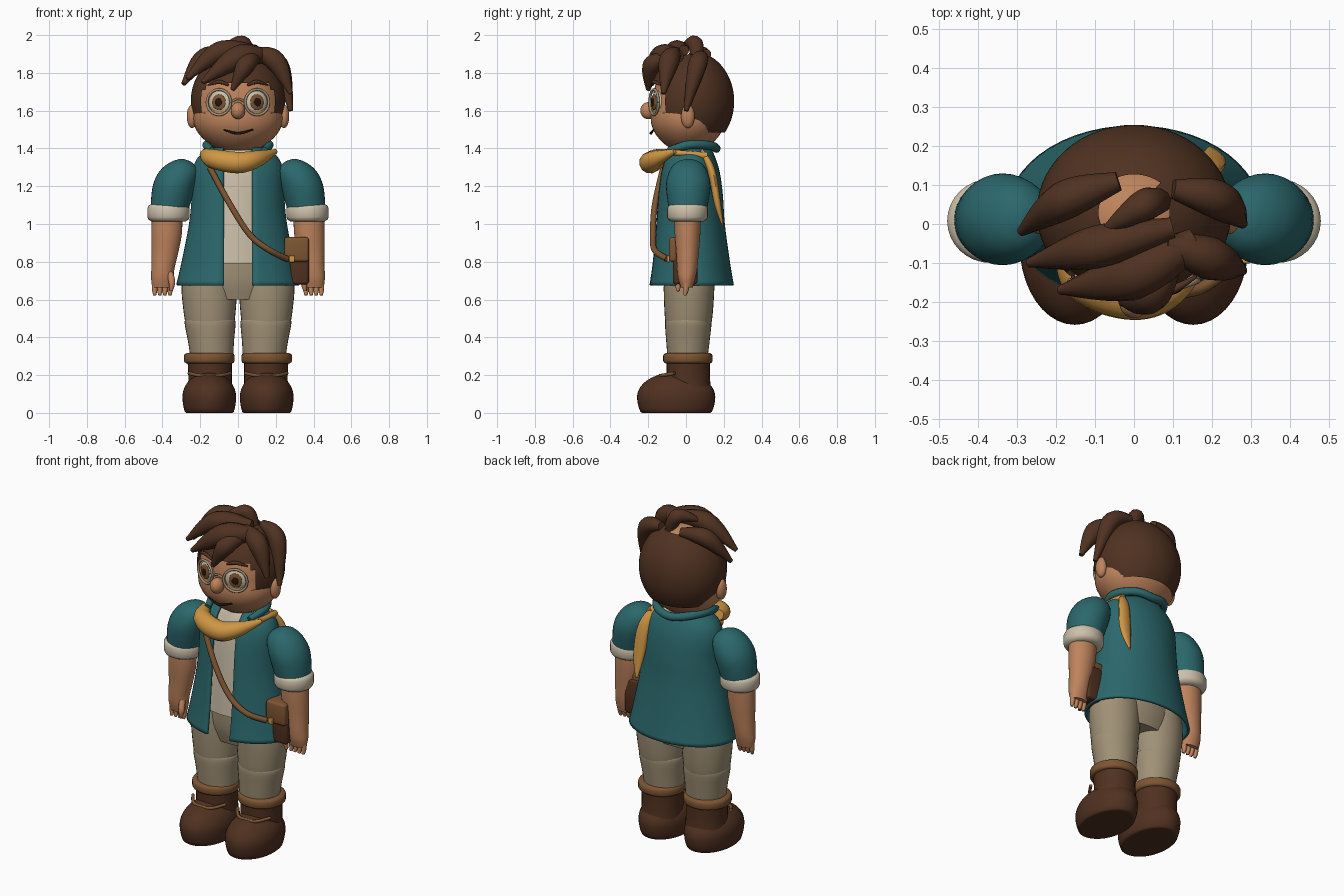
import bpy, bmesh, math
from mathutils import Vector

if "Cube" in bpy.data.objects:
    bpy.data.objects.remove(bpy.data.objects["Cube"], do_unlink=True)


def material(name, hexa):
    lin = []
    for i in (0, 2, 4):
        c = int(hexa[i:i + 2], 16) / 255
        lin.append(c / 12.92 if c < 0.04 else ((c + 0.055) / 1.055) ** 2.4)
    m = bpy.data.materials.new(name)
    m.use_nodes = True
    m.diffuse_color = (*lin, 1)
    m.node_tree.nodes["Principled BSDF"].inputs["Base Color"].default_value = (*lin, 1)
    return m


SKIN = material("skin", "BE835C")
HAIR = material("dark_hair", "503221")
TEAL = material("teal_cloth", "2B686C")
CREAM = material("cream_cloth", "CCC0A9")
KHAKI = material("khaki_cloth", "A09176")
BOOT = material("boot_leather", "503120")
TAN = material("tan_leather", "7E5532")
GOLD = material("mustard_cloth", "D09745")
DARK = material("near_black", "22150F")


def finish(name, mesh, mat, angle=50):
    ob = bpy.data.objects.new(name, mesh)
    bpy.context.collection.objects.link(ob)
    mesh.materials.clear()
    mesh.materials.append(mat)
    bpy.ops.object.select_all(action='DESELECT')
    ob.select_set(True)
    bpy.context.view_layer.objects.active = ob
    bpy.ops.object.shade_smooth_by_angle(angle=math.radians(angle))
    return ob


def from_bm(name, bm, mat, angle=50):
    bmesh.ops.recalc_face_normals(bm, faces=bm.faces)
    mesh = bpy.data.meshes.new(name)
    bm.to_mesh(mesh)
    bm.free()
    return finish(name, mesh, mat, angle)


def ellipsoid(name, mat, loc, rad, turn=0, deform=None, keep=None, seg=32):
    """Squashed sphere; deform reshapes unit points, keep filters faces by centre."""
    bm = bmesh.new()
    bmesh.ops.create_uvsphere(bm, u_segments=seg, v_segments=seg * 3 // 4, radius=1)
    for v in bm.verts:
        p = deform(v.co.copy()) if deform else v.co
        v.co = Vector([p[i] * rad[i] for i in range(3)])
        v.co.rotate(Vector((0, 0, 1)).rotation_difference(Vector((0, 0, 1))))
        x, y = v.co.x, v.co.y
        v.co.x = x * math.cos(turn) - y * math.sin(turn) + loc[0]
        v.co.y = x * math.sin(turn) + y * math.cos(turn) + loc[1]
        v.co.z += loc[2]
    if keep:
        drop = [f for f in bm.faces if not keep(f.calc_center_median())]
        bmesh.ops.delete(bm, geom=drop, context='FACES')
    return from_bm(name, bm, mat)


def spline(rows, steps):
    """Catmull-Rom resampling of a list of tuples."""
    out = []
    for i in range(len(rows) - 1):
        a, b, c, d = (rows[max(0, min(len(rows) - 1, i + k))] for k in (-1, 0, 1, 2))
        for s in range(steps):
            t = s / steps
            out.append([q + t / 2 * ((r - p) + t * ((2 * p - 5 * q + 4 * r - w)
                        + t * (3 * q - p - 3 * r + w))) for p, q, r, w in zip(a, b, c, d)])
    return out + [list(rows[-1])]


def loft(name, mat, rows, steps=4, seg=32, gap=0):
    """Stack of ellipses (z, cx, cy, rx, ry); gap is half the front opening."""
    bm = bmesh.new()
    rings = []
    for z, cx, cy, rx, ry in spline(rows, steps):
        a0 = math.asin(gap / rx) if gap else 0
        n = seg + 1 if gap else seg
        angles = [a0 + (math.tau - 2 * a0) * i / seg for i in range(n)]
        rings.append([bm.verts.new((cx + rx * math.sin(a), cy - ry * math.cos(a), z)) for a in angles])
    for lo, hi in zip(rings, rings[1:]):
        for i in range(seg):
            j = (i + 1) % len(lo)
            bm.faces.new((lo[i], lo[j], hi[j], hi[i]))
    if not gap:
        bm.faces.new(rings[0])
        bm.faces.new(rings[-1])
    return from_bm(name, bm, mat)


def band(name, mat, z0, z1, cx, cy, rx, ry, e=0.02):
    loft(name, mat, [(z0, cx, cy, rx - e, ry - e), (z0 + e * .4, cx, cy, rx - e * .3, ry - e * .3),
                     (z0 + e, cx, cy, rx, ry), (z1 - e, cx, cy, rx, ry),
                     (z1 - e * .4, cx, cy, rx - e * .3, ry - e * .3), (z1, cx, cy, rx - e, ry - e)], 1)


def tube(name, mat, pts, radii, flat=1):
    """Tapered round sweep; flat squeezes its section along y."""
    cu = bpy.data.curves.new(name, 'CURVE')
    cu.dimensions = '3D'
    cu.bevel_depth = 1
    cu.bevel_resolution = 4
    cu.use_fill_caps = True
    rows = spline([(*p, r) for p, r in zip(pts, radii)], 8)
    sp = cu.splines.new('POLY')
    sp.points.add(len(rows) - 1)
    for q, (x, y, z, r) in zip(sp.points, rows):
        q.co = (x, y / flat, z, 1)
        q.radius = max(r, 0.002)
    tmp = bpy.data.objects.new(name + "_path", cu)
    mesh = bpy.data.meshes.new_from_object(tmp)
    bpy.data.objects.remove(tmp)
    for v in mesh.vertices:
        v.co.y *= flat
    return finish(name, mesh, mat)


def box(name, mat, loc, size, bevel=0.015):
    bm = bmesh.new()
    bmesh.ops.create_cube(bm, size=1)
    for v in bm.verts:
        v.co = Vector([v.co[i] * size[i] + loc[i] for i in range(3)])
    bmesh.ops.bevel(bm, geom=bm.edges[:], offset=bevel, segments=3, profile=0.5, affect='EDGES')
    return from_bm(name, bm, mat)


# Head, with a fuller jaw
def jaw(p):
    if p.z < 0:
        k = 1 + 0.1 * math.sin(-math.pi * p.z)
        return Vector((p.x * k, p.y * k, p.z * 0.86))
    return p


ellipsoid("head", SKIN, (0, 0.01, 1.615), (0.23, 0.19, 0.283), deform=jaw, seg=40)
loft("neck", SKIN, [(1.3, 0, 0.02, .09, .09), (1.46, 0, 0.02, .085, .085)], 1)
ellipsoid("nose", SKIN, (0, -0.2, 1.6), (0.038, 0.042, 0.045))
tube("mouth", DARK, [(-.075, -.172, 1.498), (0, -.186, 1.48), (.08, -.172, 1.5)], [.004, .007, .004])


# Hair cap, open at the crown and cut around the face
def hairline(c):
    low = 1.74 if c.y < -0.115 else 1.57 if c.y < 0 else 1.48
    return c.z > low and (c.z < 1.8 or math.hypot(c.x, c.y - 0.035) > 0.09)


ellipsoid("hair_cap", HAIR, (0, 0.03, 1.65), (0.25, 0.225, 0.265), keep=hairline, seg=56)
TUFTS = [
    ((-.04, .11, 1.9), (-.18, .06, 1.88), (-.29, -.02, 1.74), .05),
    ((.1, -.01, 1.92), (-.1, -.06, 1.91), (-.27, -.1, 1.77), .055),
    ((.16, -.04, 1.89), (0, -.13, 1.88), (-.19, -.17, 1.75), .065),
    ((.1, -.09, 1.88), (.04, -.18, 1.84), (-.03, -.2, 1.71), .05),
    ((.1, .09, 1.89), (.22, .06, 1.84), (.28, 0, 1.6), .05),
    ((.08, -.05, 1.91), (.2, -.09, 1.86), (.28, -.12, 1.69), .055),
]
for i, (a, b, c, r) in enumerate(TUFTS):
    tube(f"hair_tuft_{i + 1}", HAIR, [a, b, c], [r * .5, r, .012])
tube("cowlick", HAIR, [(.07, .06, 1.87), (.03, .05, 1.95), (-.02, .02, 1.955), (-.08, -.02, 1.93)],
     [.03, .042, .03, .008])

# Collar, shirt and hips
half = [(-.14, -.09, 1.39), (-.165, .02, 1.42), (-.1, .13, 1.415)]
path = half + [(0, .16, 1.4)] + [(-x, y, z) for x, y, z in reversed(half)]
tube("collar", TEAL, path, [.018] + [.023] * 5 + [.018])
loft("shirt", CREAM, [(.79, 0, .02, .24, .16), (1.0, 0, .02, .215, .152), (1.26, 0, .02, .2, .135),
                      (1.35, 0, .02, .15, .105), (1.4, 0, .02, .09, .08)])
loft("hips", KHAKI, [(.6, 0, .02, .2, .11), (.7, 0, .02, .23, .135), (.84, 0, .02, .22, .14)])

# Open coat
coat = loft("coat", TEAL, [(.675, 0, .027, .32, .219), (.8, 0, .025, .291, .2), (1.0, 0, .02, .252, .178),
                           (1.15, 0, .02, .238, .168), (1.27, 0, .02, .235, .152),
                           (1.35, 0, .02, .205, .128), (1.4, 0, .025, .13, .1)], seg=48, gap=.075)
mod = coat.modifiers.new("thickness", 'SOLIDIFY')
mod.thickness = 0.015
mod.offset = 0

# Scarf with a tail over the left shoulder
tube("scarf_front", GOLD, [(-.175, -.06, 1.37), (-.13, -.15, 1.345), (0, -.19, 1.325), (.1, -.16, 1.345),
                           (.2, -.06, 1.385)], [.03, .052, .058, .045, .012])
tube("scarf_shoulder", GOLD, [(.17, -.08, 1.38), (.18, .02, 1.37), (.17, .11, 1.36)], [.015, .016, .02])
tube("scarf_tail", GOLD, [(.15, .08, 1.385), (.185, .135, 1.28), (.2, .165, 1.12), (.195, .195, .99)],
     [.02, .038, .036, .008], flat=.5)

# Shoulder strap and bag on the left hip
tube("bag_strap", TAN, [(-.15, -.12, 1.3), (-.04, -.165, 1.1), (.065, -.175, .94), (.17, -.165, .86),
                        (.26, -.1, .815)], [.016] * 5)
box("bag_body", BOOT, (.325, -.005, .785), (.1, .13, .21))
box("bag_flap", TAN, (.31, -.02, .865), (.13, .14, .13))
box("bag_buckle", GOLD, (.285, -.094, .815), (.03, .014, .035), .004)

for s, side in ((1, "left"), (-1, "right")):
    # Eye, glasses and brow
    t = s * 0.35
    out = Vector((math.sin(t), -math.cos(t), 0))
    eye = Vector((s * .095, -.152, 1.645))
    ellipsoid(side + "_eye", CREAM, eye, (.062, .022, .062), t)
    ellipsoid(side + "_iris", TAN, eye + out * .018, (.038, .009, .042), t)
    ellipsoid(side + "_pupil", DARK, eye + out * .025, (.02, .005, .022), t)
    rim = eye + out * .018
    ring = [rim + Vector((math.cos(t) * math.cos(a), math.sin(t) * math.cos(a), math.sin(a))) * .067
            for a in (math.tau * k / 12 for k in range(13))]
    tube(side + "_glasses_rim", KHAKI, ring, [.007] * 13)
    tube(side + "_eyebrow", HAIR, [(s * .05, -.178, 1.735), (s * .1, -.168, 1.752), (s * .16, -.135, 1.735)],
         [.006, .011, .004])
    ellipsoid(side + "_ear", SKIN, (s * .243, .01, 1.57), (.028, .036, .062))

    # Arm
    loft(side + "_sleeve", TEAL, [(1.343, s * .3, .012, .015, .02), (1.325, s * .302, .012, .06, .065),
                                  (1.28, s * .312, .012, .103, .1), (1.2, s * .338, .012, .114, .118),
                                  (1.07, s * .364, .01, .1, .1)])
    band(side + "_sleeve_cuff", CREAM, 1.012, 1.108, s * .368, .008, .112, .108, .025)
    loft(side + "_forearm", SKIN, [(1.05, s * .375, .008, .08, .07), (.95, s * .378, .008, .081, .068),
                                   (.85, s * .387, .008, .071, .06), (.76, s * .398, .006, .061, .053),
                                   (.71, s * .4, .004, .06, .045), (.665, s * .4, .004, .052, .032)])
    for k in range(4):
        x = s * (.36 + .027 * k)
        tube(f"{side}_finger_{k + 1}", SKIN, [(x, .003, .69), (x, 0, .65), (x, -.006, .622)], [.016, .014, .008])
    tube(side + "_thumb", SKIN, [(s * .36, -.02, .74), (s * .35, -.04, .69), (s * .355, -.042, .645)],
         [.018, .017, .009])
    tube(side + "_glasses_bridge", KHAKI, [(s * .03, -.186, 1.65), (s * .012, -.192, 1.66), (0, -.193, 1.662)],
         [.006] * 3)

    # Trouser leg in two overlapping parts
    loft(side + "_thigh", KHAKI, [(.45, s * .148, .012, .125, .118), (.52, s * .15, .014, .136, .127),
                                  (.66, s * .152, .016, .147, .134), (.78, s * .15, .018, .135, .13)])
    loft(side + "_shin", KHAKI, [(.28, s * .138, .008, .112, .105), (.38, s * .143, .01, .122, .115),
                                 (.48, s * .148, .012, .135, .123), (.5, s * .148, .012, .12, .11)])

    # Boot
    band(side + "_boot_cuff", TAN, .262, .316, s * .152, .01, .134, .131, .013)
    loft(side + "_boot_shaft", BOOT, [(.08, s * .15, .015, .12, .125), (.18, s * .148, .012, .115, .115),
                                      (.29, s * .15, .012, .118, .115)])
    ellipsoid(side + "_boot_foot", BOOT, (s * .152, -.052, .085), (.142, .207, .13), seg=40,
              deform=lambda p: Vector((p.x, p.y, max(p.z * 1.5, -.085 / .13) if p.z < 0 else p.z)))
    tube(side + "_boot_lace", TAN, [(s * .15 - .11, -.06, .21), (s * .15 - .05, -.13, .198),
                                    (s * .15 + .05, -.13, .198), (s * .15 + .11, -.06, .21)], [.009] * 4)
